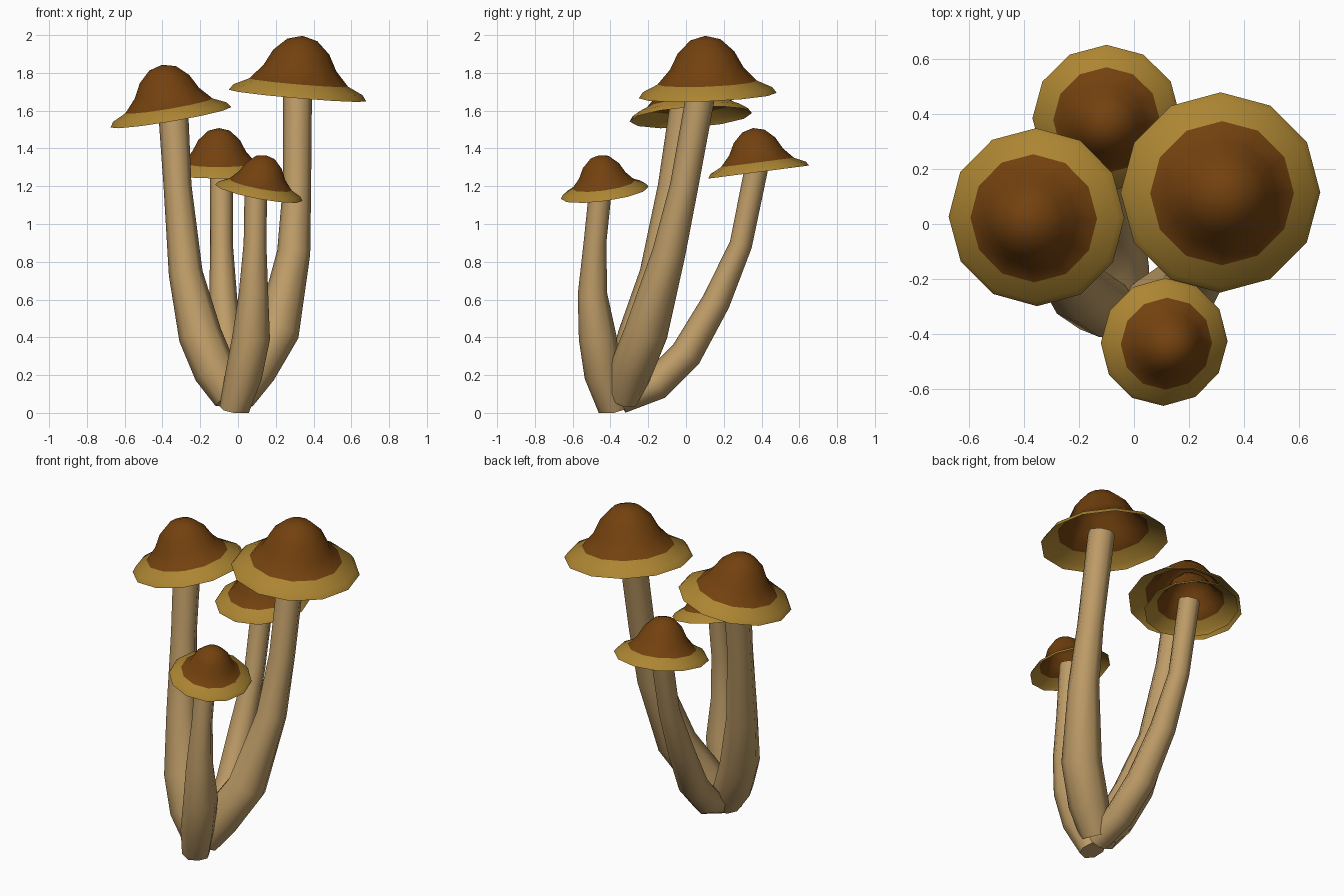
import bpy, bmesh, math
from mathutils import Vector, Matrix

if "Cube" in bpy.data.objects:
    bpy.data.objects.remove(bpy.data.objects["Cube"])


def material(name, rgb):
    m = bpy.data.materials.new(name)
    m.diffuse_color = (*rgb, 1)
    m.use_nodes = True
    m.node_tree.nodes["Principled BSDF"].inputs["Base Color"].default_value = m.diffuse_color
    return m


TAN = material("stem tan", (0.51, 0.33, 0.136))
BROWN = material("cap brown", (0.171, 0.053, 0.0045))
YELLOW = material("rim yellow", (0.413, 0.235, 0.032))


def finish(name, bm, mats):
    me = bpy.data.meshes.new(name)
    bm.to_mesh(me)
    bm.free()
    for m in mats:
        me.materials.append(m)
    ob = bpy.data.objects.new(name, me)
    bpy.context.collection.objects.link(ob)
    return ob


# cap profile (radius, height), in units of the rim radius, from rim to tip
PROFILE = [(1, 0), (.94, .085), (.72, .19), (.53, .40), (.41, .63), (.22, .81)]
TIP = .87
SIDES = 12


def cap(name, centre, radius, slope_x, slope_y):
    """Open bell-shaped shell, tilted so its rim follows the given slopes."""
    bm = bmesh.new()
    rings = []
    for r, h in PROFILE:
        rings.append([bm.verts.new((r * math.cos(a), r * math.sin(a), h))
                      for a in (2 * math.pi * i / SIDES for i in range(SIDES))])
    tip = bm.verts.new((0, 0, TIP))
    for k in range(len(rings) - 1):
        for i in range(SIDES):
            j = (i + 1) % SIDES
            f = bm.faces.new((rings[k][i], rings[k][j], rings[k + 1][j], rings[k + 1][i]))
            f.material_index = 1 if k < 2 else 0    # yellow rim band
            f.smooth = True
    for i in range(SIDES):
        bm.faces.new((rings[-1][i], rings[-1][(i + 1) % SIDES], tip)).smooth = True
    normal = Vector((-slope_x, -slope_y, 1)).normalized()
    turn = Vector((0, 0, 1)).rotation_difference(normal).to_matrix().to_4x4()
    bm.transform(Matrix.Translation(centre) @ turn @ Matrix.Scale(radius, 4))
    return finish(name, bm, [BROWN, YELLOW])


def stem(name, path, sides=8):
    """Tube through (x, y, z, radius) points, rings square to the path."""
    bm = bmesh.new()
    pts = [Vector(p[:3]) for p in path]
    rings = []
    for k, p in enumerate(pts):
        t = (pts[min(k + 1, len(pts) - 1)] - pts[max(k - 1, 0)]).normalized()
        rot = Vector((0, 0, 1)).rotation_difference(t)
        r = path[k][3]
        rings.append([bm.verts.new(p + rot @ Vector((r * math.cos(a), r * math.sin(a), 0)))
                      for a in (2 * math.pi * i / sides for i in range(sides))])
    for a, b in zip(rings, rings[1:]):
        for i in range(sides):
            j = (i + 1) % sides
            bm.faces.new((a[i], a[j], b[j], b[i])).smooth = True
    bm.faces.new(rings[0][::-1])
    bm.faces.new(rings[-1])
    for v in bm.verts:
        v.co.z = max(v.co.z, 0)
    return finish(name, bm, [TAN])


# tall right mushroom
cap("right_cap", (.315, .115, 1.68), .365, -.085, .04)
stem("right_stem", [(-.0, -.33, .08, .09), (.09, -.29, .23, .115), (.21, -.21, .43, .115),
                    (.295, -.09, .85, .088), (.312, -.01, 1.2, .075), (.315, .09, 1.75, .077)])

# left mushroom
cap("left_cap", (-.355, .025, 1.565), .325, .17, .07)
stem("left_stem", [(-.04, -.33, .08, .09), (-.12, -.30, .22, .115), (-.20, -.245, .41, .115),
                   (-.277, -.155, .74, .09), (-.32, -.075, 1.2, .074), (-.345, -.005, 1.63, .08)])

# back mushroom
cap("back_cap", (-.10, .385, 1.275), .27, 0, .13)
stem("back_stem", [(-.02, -.35, .07, .075), (-.03, -.16, .15, .085), (-.05, .0, .31, .085),
                   (-.078, .16, .59, .075), (-.087, .29, .89, .06), (-.088, .38, 1.33, .062)])

# front mushroom
cap("front_cap", (.11, -.43, 1.165), .235, -.19, .14)
stem("front_stem", [(-.02, -.385, .015, .08), (.03, -.44, .20, .098), (.07, -.468, .40, .10),
                    (.082, -.495, .63, .078), (.09, -.482, .90, .06), (.095, -.45, 1.21, .06)])
